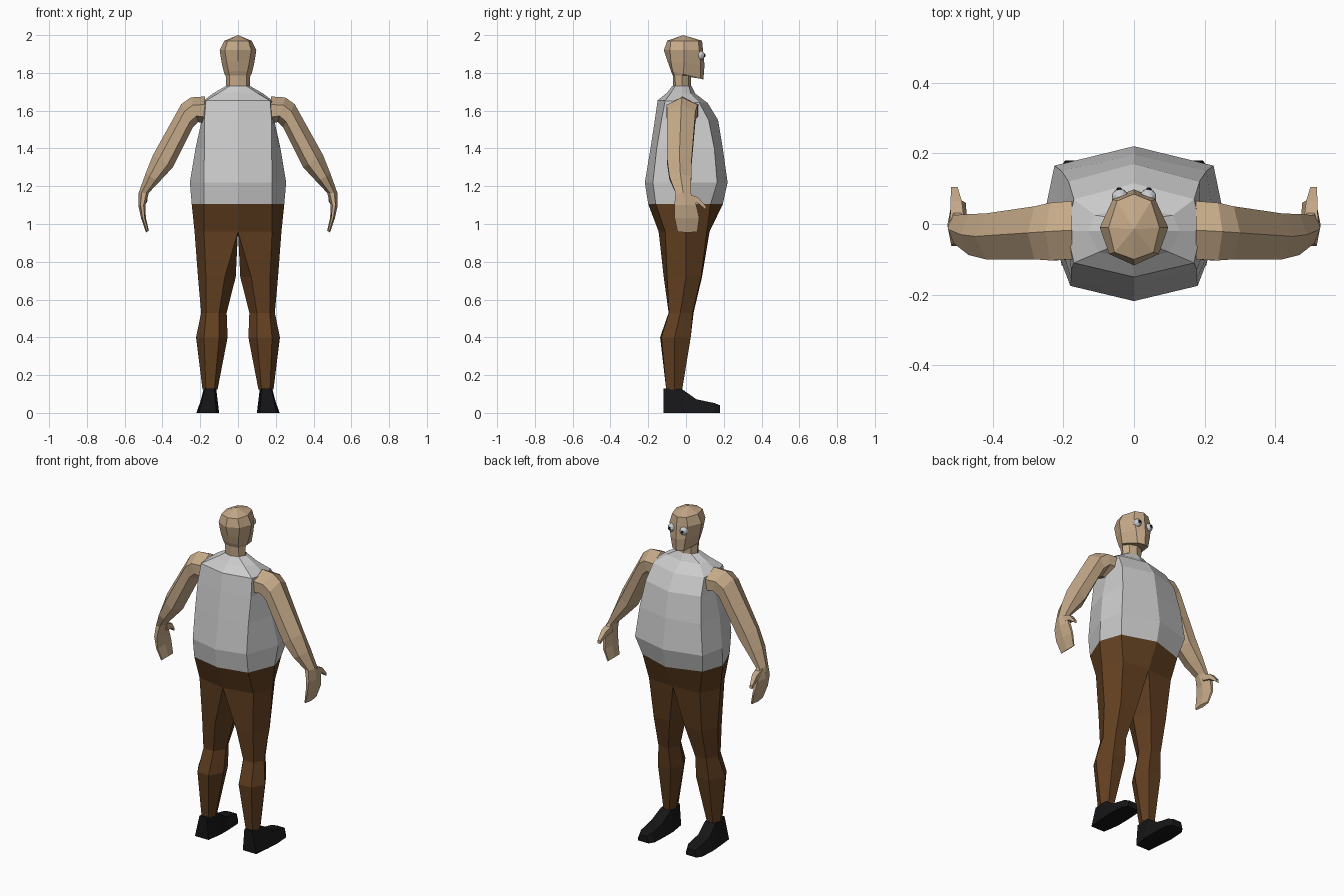
import bpy, bmesh
from mathutils import Vector


def material(name, rgb):
    m = bpy.data.materials.new(name)
    m.diffuse_color = (*rgb, 1)
    return m


SKIN = material("skin", (0.56, 0.40, 0.25))
BROWN = material("brown_cloth", (0.12, 0.05, 0.015))
BLACK = material("black_leather", (0.008, 0.008, 0.009))
WHITE = material("eye_white", (0.6, 0.62, 0.65))


def loft(name, rings, mat=None, cap_start=False, cap_end=False, apex=None):
    """Skin equal-sized rings of points; faces lying on the centre plane are left out."""
    bm = bmesh.new()
    vs = [[bm.verts.new(p) for p in r] for r in rings]
    n = len(rings[0])
    for a, b in zip(vs, vs[1:]):
        for i in range(n):
            quad = (a[i], a[(i + 1) % n], b[(i + 1) % n], b[i])
            if any(abs(v.co.x) > 1e-4 for v in quad):
                bm.faces.new(quad)
    if cap_start:
        bm.faces.new(vs[0])
    if cap_end:
        bm.faces.new(vs[-1])
    if apex:
        top = bm.verts.new(apex)
        for i in range(n):
            bm.faces.new((vs[-1][i], vs[-1][(i + 1) % n], top))
    bmesh.ops.recalc_face_normals(bm, faces=bm.faces)
    return finish(name, bm, mat)


def finish(name, bm, mat):
    me = bpy.data.meshes.new(name)
    bm.to_mesh(me)
    bm.free()
    if mat:
        me.materials.append(mat)
    ob = bpy.data.objects.new(name, me)
    bpy.context.collection.objects.link(ob)
    return ob


def mirror(ob):
    ob.modifiers.new("mirror", 'MIRROR').use_mirror_merge = True
    return ob


def body_ring(zf, zb, f, ax, ay, wx, wy, bx, by, b):
    """Symmetric eight-sided section, height sloping from chest (zf) to back (zb)."""
    half = [(0, f), (ax, ay), (wx, wy), (bx, by), (0, b)]
    pts = half + [(-x, y) for x, y in half[3:0:-1]]
    return [(x, y, zb + (zf - zb) * (y - b) / (f - b)) for x, y in pts]


# Shirt
shirt = [
    (1.105, 1.105, .195, .20, .13, .245, 0, .18, -.16, -.20),
    (1.22, 1.22, .22, .225, .165, .255, .02, .18, -.175, -.218),
    (1.40, 1.40, .195, .205, .15, .225, 0, .178, -.155, -.188),
    (1.55, 1.55, .17, .185, .12, .192, 0, .178, -.13, -.165),
    (1.64, 1.655, .115, .17, .07, .19, -.02, .17, -.11, -.15),
    (1.69, 1.695, .05, .11, .025, .13, -.02, .10, -.08, -.10),
    (1.73, 1.73, .03, .045, .015, .065, -.02, .045, -.058, -.073),
]
loft("shirt", [body_ring(*r) for r in shirt])

# Head and neck
head = [
    (1.725, 1.725, .025, .04, .012, .062, -.02, .045, -.055, -.07),
    (1.785, 1.785, .028, .045, .012, .065, -.02, .045, -.06, -.07),
    (1.765, 1.81, .092, .038, .075, .072, -.015, .05, -.07, -.08),
    (1.84, 1.86, .098, .05, .078, .086, -.01, .06, -.08, -.097),
    (1.92, 1.92, .09, .06, .07, .097, -.01, .07, -.085, -.117),
    (1.97, 1.97, .085, .048, .065, .072, -.01, .055, -.08, -.10),
]
loft("head", [body_ring(*r) for r in head], SKIN, apex=(0, -.015, 2.0))

# Eyes and pupils
for name, at, r, mat in (("eye", (.04, .076, 1.893), .024, WHITE),
                         ("pupil", (.042, .095, 1.893), .009, BLACK)):
    bm = bmesh.new()
    bmesh.ops.create_uvsphere(bm, u_segments=10, v_segments=6, radius=r)
    bmesh.ops.translate(bm, verts=bm.verts, vec=Vector(at))
    mirror(finish(name, bm, mat))

# Trousers: front inner, front outer, side, back outer, back inner, inner
leg = [
    (1.105, (0, .195), (.20, .13), (.245, 0), (.18, -.16), (0, -.20), (0, 0)),
    (.96, (0, .125), (.17, .11), (.23, 0), (.18, -.11), (0, -.145), (0, 0)),
    (.72, (.05, .085), (.16, .08), (.212, 0), (.17, -.10), (.07, -.118), (.012, -.02)),
    (.53, (.09, .04), (.16, .035), (.195, -.03), (.168, -.09), (.10, -.092), (.06, -.03)),
    (.40, (.085, .025), (.17, .025), (.222, -.06), (.18, -.13), (.10, -.137), (.055, -.06)),
    (.125, (.125, -.02), (.165, -.02), (.188, -.06), (.17, -.105), (.125, -.105), (.108, -.06)),
]
mirror(loft("trousers", [[(x, y, z) for x, y in pts] for z, *pts in leg], BROWN))

# Shoes: y, sole inner and outer x, top inner and outer x, top height
shoe = [
    (-.118, .115, .205, .125, .175, .13),
    (-.02, .10, .215, .115, .182, .125),
    (.055, .10, .22, .12, .195, .072),
    (.15, .105, .215, .12, .195, .052),
    (.18, .125, .195, .135, .185, .04),
]
mirror(loft("shoe", [[(a, y, 0), (b, y, 0), (d, y, h), (c, y, h)]
                     for y, a, b, c, d, h in shoe], BLACK, True, True))


def arm_ring(tx, tz, bx, bz, y0, y1):
    """Six-sided section between an outer ridge (t) and an inner ridge (b)."""
    t, b, m = (tx, tz), (bx, bz), (y0 + y1) / 2
    pts = [(0, m), (.3, y1), (.75, y1), (1, m), (.75, y0), (.3, y0)]
    return [(t[0] + (b[0] - t[0]) * k, y, t[1] + (b[1] - t[1]) * k) for k, y in pts]


# Arms and hands
arm = [
    (.175, 1.675, .175, 1.53, -.10, .065),
    (.25, 1.67, .21, 1.54, -.103, .06),
    (.30, 1.635, .24, 1.51, -.10, .05),
    (.45, 1.365, .345, 1.30, -.10, .03),
    (.49, 1.265, .415, 1.225, -.088, .028),
    (.526, 1.165, .472, 1.165, -.055, .025),
    (.528, 1.10, .49, 1.10, -.062, .055),
    (.513, 1.03, .488, 1.035, -.06, .07),
    (.487, .955, .472, .965, -.045, .06),
]
mirror(loft("arm", [arm_ring(*r) for r in arm], SKIN, cap_end=True))

# Thumbs: centre and half size
thumb = [(.50, .01, 1.14, .02), (.503, .065, 1.125, .016), (.508, .105, 1.085, .009)]
mirror(loft("thumb", [[(x - s, y, z - s), (x + s, y, z - s), (x + s, y, z + s), (x - s, y, z + s)]
                      for x, y, z, s in thumb], SKIN, True, True))
